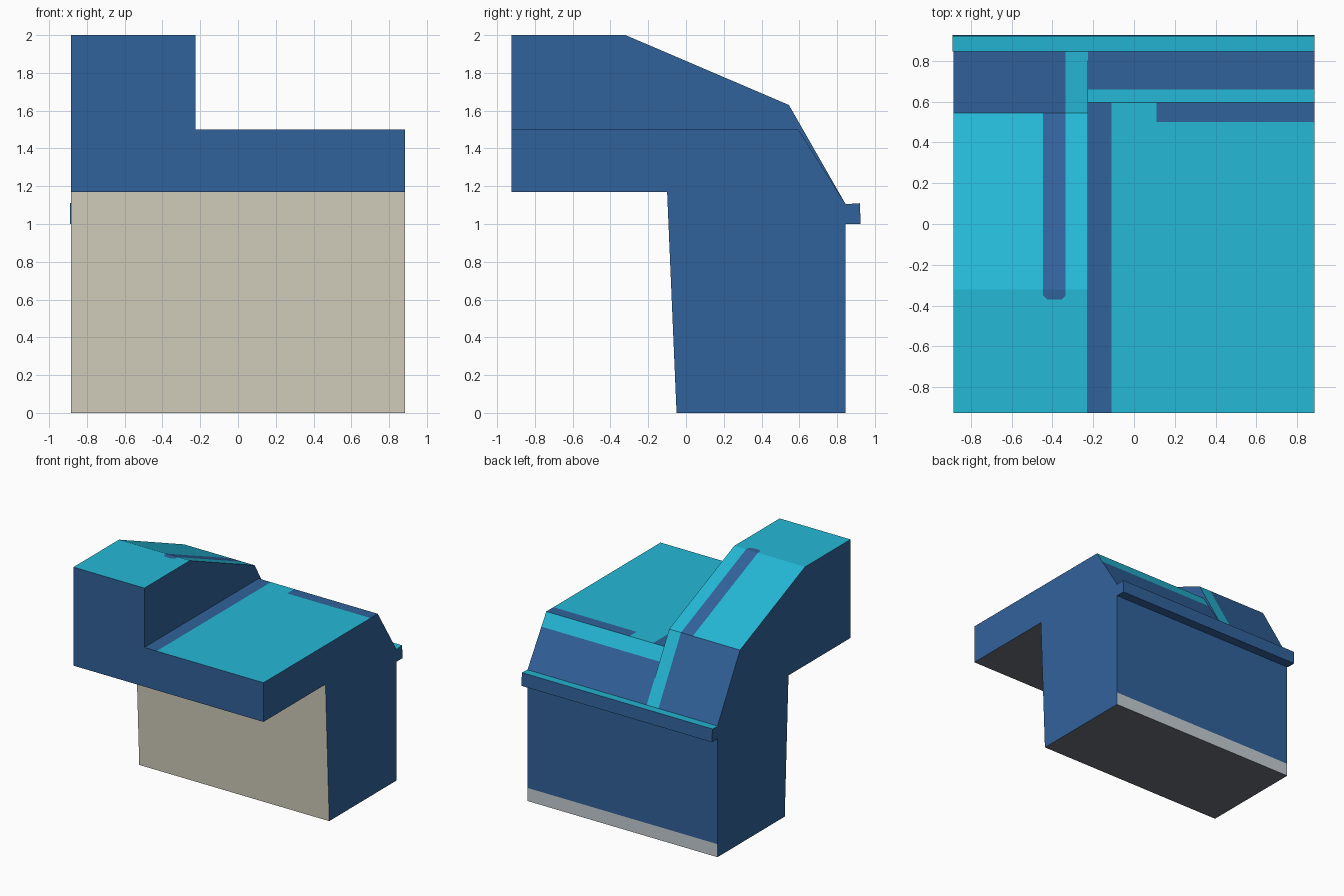
import bpy, bmesh
from mathutils import Vector

if "Cube" in bpy.data.objects:
    bpy.data.objects.remove(bpy.data.objects["Cube"])


def srgb(h):
    v = [int(h[i:i + 2], 16) / 255 for i in (0, 2, 4)]
    return [c / 12.92 if c <= 0.04045 else ((c + 0.055) / 1.055) ** 2.4 for c in v] + [1]


BLUE, CYAN, BEIGE, GREY, DARK = range(5)
MATS = []
for name, col in (("blue", "31629B"), ("cyan", "25B8D6"), ("beige", "D5D0BD"),
                  ("light grey", "C4CDD3"), ("dark grey", "6A6F78")):
    m = bpy.data.materials.new(name)
    m.diffuse_color = srgb(col)
    m.use_nodes = True
    m.node_tree.nodes["Principled BSDF"].inputs["Base Color"].default_value = m.diffuse_color
    MATS.append(m)

X0, XS, X1 = -0.885, -0.225, 0.885     # left side, step, right side


def add_face(bm, pts):
    return bm.faces.new([bm.verts.new(p) for p in pts])


def skin(bm, prof, xa, xb):
    """Sweep a closed (y, z) profile along x, without end caps."""
    for (ya, za), (yb, zb) in zip(prof, prof[1:] + prof[:1]):
        add_face(bm, [(xa, ya, za), (xb, ya, za), (xb, yb, zb), (xa, yb, zb)])


def cap(bm, prof, x):
    add_face(bm, [(x, y, z) for y, z in prof])


def weld(bm):
    bmesh.ops.remove_doubles(bm, verts=bm.verts[:], dist=1e-4)
    bmesh.ops.recalc_face_normals(bm, faces=bm.faces[:])


def cut(bm, co, no, test):
    """Split the faces that pass the test along a plane."""
    faces = [f for f in bm.faces if test(f.normal, f.calc_center_median())]
    geom = set(faces)
    for f in faces:
        geom.update(f.edges, f.verts)
    bmesh.ops.bisect_plane(bm, geom=list(geom), dist=1e-5, plane_co=co, plane_no=no)


def finish(bm, name, rule):
    for f in bm.faces:
        f.material_index = rule(f.normal, f.calc_center_median())
    me = bpy.data.meshes.new(name)
    bm.to_mesh(me)
    bm.free()
    for m in MATS:
        me.materials.append(m)
    bpy.context.collection.objects.link(bpy.data.objects.new(name, me))


# Cabinet body: tall left section and low right section sharing one base
base = [(0.845, 1.105), (0.845, 0), (-0.05, 0), (-0.10, 1.17), (-0.925, 1.17), (-0.925, 1.5)]
tall_top = [(-0.925, 2.0), (-0.32, 2.0), (0.545, 1.63)]
low_top = [(0.595, 1.5)]
bm = bmesh.new()
skin(bm, base + tall_top, X0, XS)
skin(bm, base + low_top, XS, X1)
cap(bm, base + tall_top, X0)
cap(bm, base + low_top, X1)
cap(bm, [base[-1]] + tall_top + [base[0]] + low_top, XS)   # step wall
weld(bm)

# Cut lines for the painted bands
tall = lambda n, c: n.z > 0.4 and c.x < XS
low_flat = lambda n, c: n.z > 0.9 and c.x > XS and c.z < 1.6
low_steep = lambda n, c: 0.4 < n.z < 0.9 and c.x > XS
band = lambda n, c: tall(n, c) and -0.445 < c.x < -0.335 and c.y < 0.5
band_end = lambda n, c: band(n, c) and -0.37 < c.y < -0.32
for x in (-0.445, -0.335):
    cut(bm, (x, 0, 0), (1, 0, 0), tall)
cut(bm, (0, -0.37, 0), (0, 1, 0), lambda n, c: band(n, c) and n.z > 0.95)
corners = [(Vector((-0.355, -0.37, 0)), Vector((1, -1, 0))),
           (Vector((-0.425, -0.37, 0)), Vector((-1, -1, 0)))]
for co, no in corners:
    cut(bm, co, no, band_end)
for x in (-0.11, 0.11):
    cut(bm, (x, 0, 0), (1, 0, 0), low_flat)
cut(bm, (0, 0.5, 0), (0, 1, 0), lambda n, c: low_flat(n, c) and c.x > 0.11)
cut(bm, (0, 0.66, 0), (0, 1, 0), low_steep)
cut(bm, (0, 0, 0.11), (0, 0, 1), lambda n, c: n.y > 0.9)


def body_rule(n, c):
    if n.z < -0.9:
        return DARK
    if n.y < -0.5 and c.z < 1.17:
        return BEIGE
    if n.y > 0.9 and c.z < 0.11:
        return GREY
    if tall(n, c):
        if n.z < 0.7:
            return CYAN if c.x > -0.335 else BLUE
        in_band = band(n, c) and c.y > -0.37
        flat = Vector((c.x, c.y, 0))
        if in_band and all((flat - co).dot(no) < 0 for co, no in corners):
            return BLUE
        return CYAN
    if low_flat(n, c):
        return BLUE if c.x < -0.11 or (c.x > 0.11 and c.y > 0.5) else CYAN
    if low_steep(n, c):
        return CYAN if c.y < 0.66 else BLUE
    return BLUE


finish(bm, "cabinet_body", body_rule)

# Rear ledge with a cyan top
ledge = [(0.845, 1.0), (0.925, 1.0), (0.92, 1.11), (0.845, 1.105)]
bm = bmesh.new()
skin(bm, ledge, -0.89, X1)
cap(bm, ledge, -0.89)
cap(bm, ledge, X1)
weld(bm)
finish(bm, "rear_ledge", lambda n, c: CYAN if n.z > 0.9 else BLUE)
